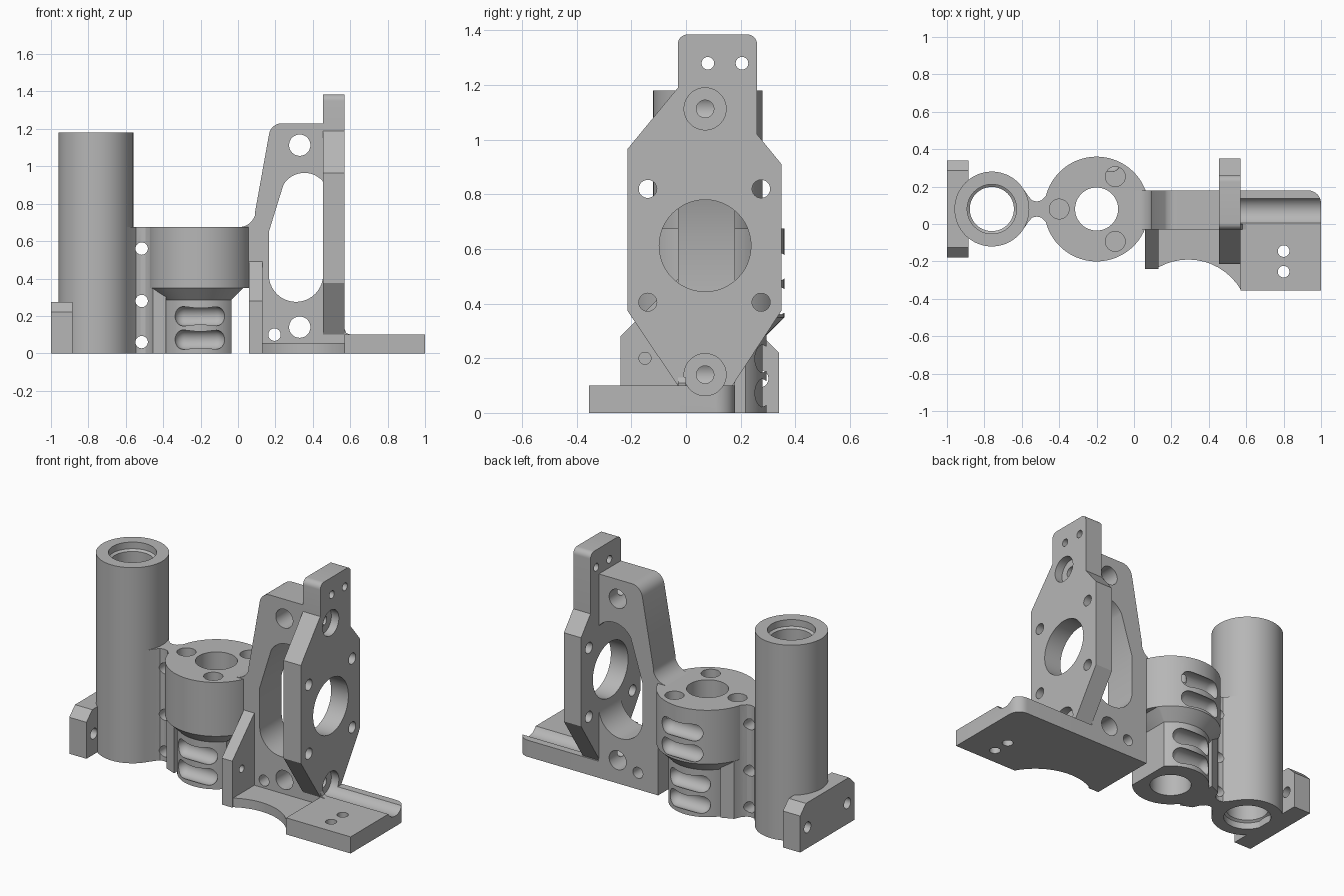
import bpy, bmesh
from math import sin, cos, pi, radians

if "Cube" in bpy.data.objects:
    bpy.data.objects.remove(bpy.data.objects["Cube"], do_unlink=True)

grey = bpy.data.materials.new("machined grey")
grey.use_nodes = True
grey.diffuse_color = (0.47, 0.47, 0.47, 1)
grey.node_tree.nodes["Principled BSDF"].inputs["Base Color"].default_value = (0.47, 0.47, 0.47, 1)


def place(axis, u, v, w):
    return {"X": (w, u, v), "Y": (u, w, v), "Z": (u, v, w)}[axis]


def finish(name, bm):
    bmesh.ops.recalc_face_normals(bm, faces=bm.faces)
    mesh = bpy.data.meshes.new(name)
    bm.to_mesh(mesh)
    bm.free()
    mesh.materials.append(grey)
    ob = bpy.data.objects.new(name, mesh)
    bpy.context.collection.objects.link(ob)
    return ob


def prism(name, axis, pts, lo, hi):
    """Extrude a flat outline along an axis."""
    bm = bmesh.new()
    a = [bm.verts.new(place(axis, u, v, lo)) for u, v in pts]
    b = [bm.verts.new(place(axis, u, v, hi)) for u, v in pts]
    bm.faces.new(a)
    bm.faces.new(b)
    for i in range(len(pts)):
        j = (i + 1) % len(pts)
        bm.faces.new((a[i], a[j], b[j], b[i]))
    return finish(name, bm)


def revolve(name, axis, u, v, loop, seg=64):
    """Turn a closed (radius, height) loop around an axis through u, v."""
    bm = bmesh.new()
    rings = []
    for r, w in loop:
        if r == 0:
            rings.append([bm.verts.new(place(axis, u, v, w))] * seg)
        else:
            rings.append([bm.verts.new(place(axis, u + r * cos(2 * pi * k / seg),
                                             v + r * sin(2 * pi * k / seg), w)) for k in range(seg)])
    for i, p in enumerate(rings):
        q = rings[(i + 1) % len(rings)]
        if p[0] is p[1] and q[0] is q[1]:
            continue
        for k in range(seg):
            n = (k + 1) % seg
            bm.faces.new(list(dict.fromkeys((p[k], p[n], q[n], q[k]))))
    return finish(name, bm)


def hole(axis, u, v, r, lo, hi):
    return revolve("cutter", axis, u, v, [(0, lo), (r, lo), (r, hi), (0, hi)], 48)


def arc(u, v, r, a0, a1, n=8):
    steps = [radians(a0 + (a1 - a0) * k / n) for k in range(n + 1)]
    return [(u + r * cos(t), v + r * sin(t)) for t in steps]


def slot(y, z):
    """Lengthwise capsule for the side grooves."""
    r, x, half = 0.053, -0.205, 0.082
    left = [(r * sin(k * pi / 16), x - half - r * cos(k * pi / 16)) for k in range(9)]
    right = [(p, 2 * x - w) for p, w in reversed(left)]
    left[0], right[-1] = (0, left[0][1]), (0, right[-1][1])
    return revolve("cutter", "X", y, z, left + right, 32)


def cut(ob, *cutters):
    bpy.context.view_layer.objects.active = ob
    for c in cutters:
        c.hide_render = True
        m = ob.modifiers.new("cut", "BOOLEAN")
        m.operation, m.solver, m.object = "DIFFERENCE", "EXACT", c
        bpy.ops.object.modifier_apply(modifier=m.name)
        bpy.data.objects.remove(c, do_unlink=True)
    return ob


CY = 0.08   # shared depth of the tube and housing centres
HX = -0.2   # housing centre
parts = []

# Tall guide tube with a stepped bore
parts.append(revolve("guide_tube", "Z", -0.76, CY, [
    (0.2, 0), (0.2, 1.18), (0.132, 1.18), (0.132, 1.14), (0.118, 1.13),
    (0.118, 0.05), (0.132, 0.04), (0.132, 0)], 80))

# Side mounting foot with clipped shoulders
foot = prism("side_foot", "X", [(-0.18, 0), (0.34, 0), (0.34, 0.22), (0.285, 0.275),
                                (-0.125, 0.275), (-0.18, 0.22)], -1, -0.885)
parts.append(cut(foot, *[hole("X", y, 0.125, 0.032, -1.1, -0.8) for y in (-0.11, 0.27)]))

# Waisted neck joining tube and housing
side = [(-0.6, 0.12), (-0.565, 0.07), (-0.545, 0.046), (-0.52, 0.04),
        (-0.495, 0.046), (-0.472, 0.07), (-0.455, 0.11), (-0.385, 0.14)]
neck = prism("neck", "Z", [(x, CY + w) for x, w in side]
             + [(x, CY - w) for x, w in reversed(side)], 0, 0.675)
parts.append(cut(neck, hole("Z", HX - 0.2, CY, 0.053, 0.55, 0.8),
                 *[hole("Y", -0.515, z, 0.033, -0.3, 0.5) for z in (0.06, 0.28, 0.56)]))

# Round housing: wide top, chamfer, slimmer lower body with a flat side
housing = revolve("round_housing", "Z", HX, CY, [
    (0.215, 0), (0.215, 0.285), (0.28, 0.35), (0.28, 0.675), (0.115, 0.675), (0.115, 0)], 96)
cut(housing, prism("cutter", "Y", [(-0.035, -0.1), (-0.035, 0.285), (0.03, 0.35),
                                   (0.3, 0.35), (0.3, -0.1)], -0.5, 0.6))
for a in (60, 180, 300):
    t = radians(a)
    cut(housing, hole("Z", HX + 0.2 * cos(t), CY + 0.2 * sin(t), 0.053, 0.55, 0.8))
cut(housing, *[slot(y, z) for y in (CY - 0.185, CY + 0.185) for z in (0.073, 0.198)])
cut(housing, *[slot(CY + 0.25, z) for z in (0.41, 0.535)])
parts.append(housing)

# Bolt positions shared by the web, upright plate and base
BY, LOW, HIGH = 0.07, 0.14, 1.113


def bolt_cutters():
    return [hole("X", BY, z, r, x, 1.1) for z in (LOW, HIGH)
            for r, x in ((0.032, 0.33), (0.077, 0.52))]


# Open web between housing and upright plate
outline = [(0.06, 0), (0.57, 0), (0.57, 0.1), (0.457, 0.1), (0.457, 0.42)]
outline += arc(0.31, 0.42, 0.145, 0, -180, 20)
outline += [(0.165, 0.65)] + arc(0.355, 0.835, 0.13, 150, 40, 12)
outline += [(0.457, 0.92), (0.457, 1.23)] + arc(0.235, 1.16, 0.07, 90, 172)
outline += [(0.092, 0.76)] + arc(0.005, 0.765, 0.09, -15, -90, 6) + [(0.03, 0.35), (0.06, 0.35)]
web = prism("bracket_web", "Y", outline, -0.03, 0.18)
cut(web, *bolt_cutters())
parts.append(cut(web, *[hole("Y", x, z, r, -0.3, 0.4) for x, z, r in
                        ((0.33, HIGH, 0.057), (0.33, LOW, 0.057), (0.195, 0.1, 0.033))]))

# Upright motor plate
outline = [(-0.03, 0.1), (0.17, 0.1), (0.35, 0.375), (0.35, 0.91), (0.26, 1.02)]
outline += arc(0.225, 1.35, 0.035, 0, 90) + arc(0.005, 1.35, 0.035, 90, 180)
outline += [(-0.03, 1.19), (-0.215, 0.965), (-0.215, 0.375)]
plate = prism("upright_plate", "X", outline, 0.455, 0.57)
cut(plate, hole("X", BY, 0.612, 0.168, 0.3, 0.7), *bolt_cutters())
cut(plate, *[hole("X", y, z, 0.033, 0.3, 0.7) for y in (-0.14, 0.275) for z in (0.405, 0.82)])
parts.append(cut(plate, *[hole("X", y, 1.28, 0.023, 0.3, 0.7) for y in (0.08, 0.205)]))

# Sloped gusset
gusset = prism("gusset", "X", [(-0.24, 0), (-0.03, 0), (-0.03, 0.49), (-0.24, 0.28)], 0.06, 0.13)
parts.append(cut(gusset, hole("X", -0.15, 0.2, 0.022, 0, 0.3)))

# Thin floor with a scooped front edge
floor = prism("floor", "Z", [(0.13, -0.355), (0.57, -0.355), (0.57, -0.03), (0.13, -0.03)], 0, 0.055)
parts.append(cut(floor, hole("Z", 0.29, -0.515, 0.325, -0.1, 0.2)))

# Base plate with a tool groove and two screw holes
base = prism("base_plate", "Z", [(0.57, -0.355), (1, -0.355)]
             + arc(0.93, 0.11, 0.07, 0, 90) + [(0.57, 0.18)], 0, 0.1)
parts.append(cut(base, hole("X", BY, LOW, 0.077, 0.5, 1.1),
                 *[hole("Z", 0.8, y, 0.031, -0.1, 0.3) for y in (-0.145, -0.255)]))

# Small fillet where the base meets the upright plate
parts.append(prism("base_fillet", "Y", [(0.57, 0.1), (0.6, 0.1), (0.579, 0.109), (0.57, 0.13)],
                   -0.03, 0.0))

# Smooth the round surfaces and keep edges crisp
bpy.ops.object.select_all(action="DESELECT")
for ob in parts:
    ob.select_set(True)
bpy.context.view_layer.objects.active = parts[0]
bpy.ops.object.shade_smooth_by_angle(angle=radians(30))
